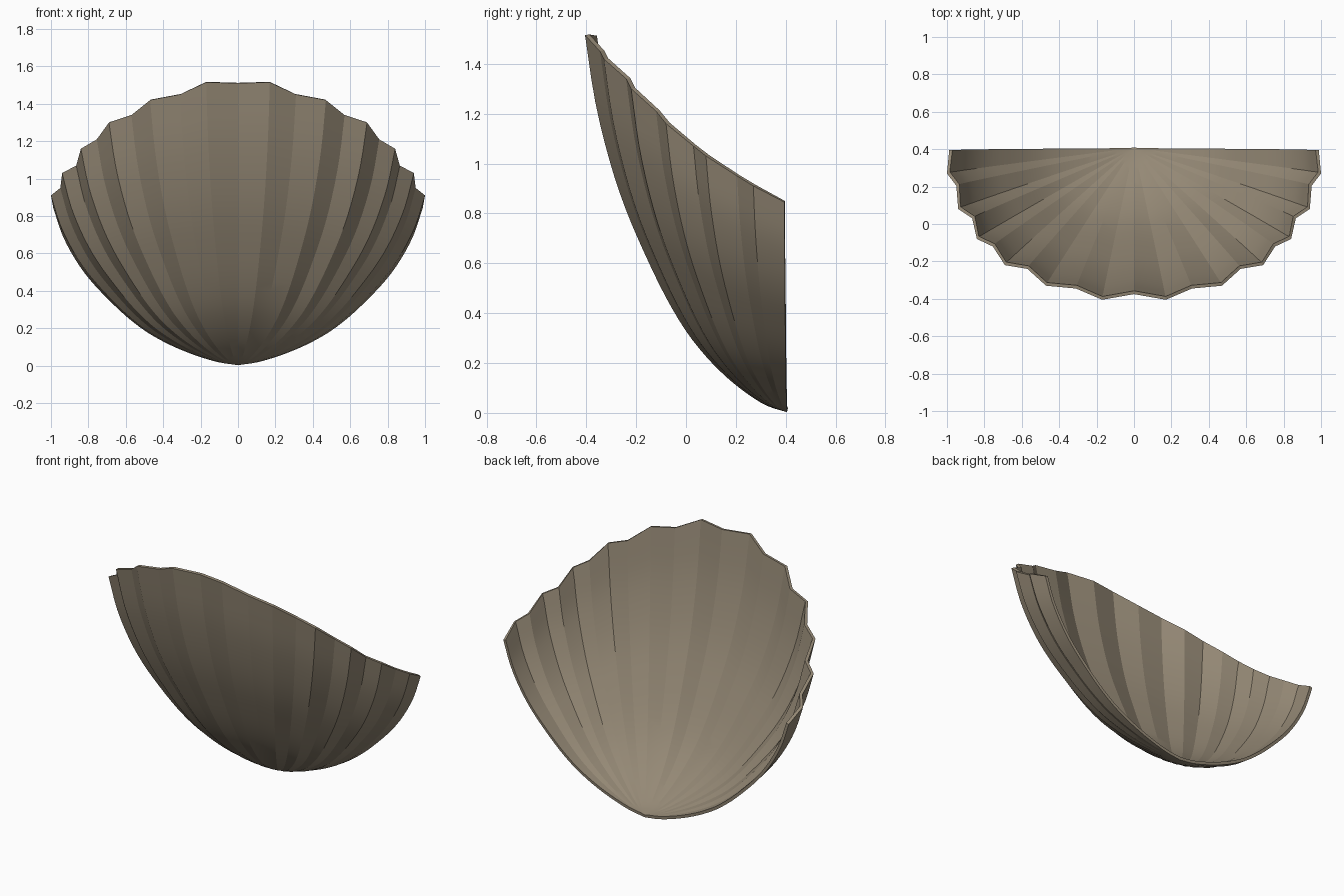
import bpy, bmesh, math
from mathutils import Vector

if "Cube" in bpy.data.objects:
    bpy.data.objects.remove(bpy.data.objects["Cube"])

# Half of the scalloped rim, from the middle groove to the back corner
HALF_RIM = [(0, -.375, 1.51), (.17, -.405, 1.515), (.31, -.345, 1.45), (.47, -.33, 1.42),
            (.57, -.24, 1.34), (.69, -.22, 1.30), (.755, -.12, 1.21), (.84, -.08, 1.16),
            (.865, .03, 1.07), (.94, .08, 1.03), (.95, .205, .95), (1.0, .27, .91),
            (.988, .395, .845)]
RIM = [(-x, y, z) for x, y, z in HALF_RIM[:0:-1]] + HALF_RIM

# Bowl profile shared by every rib: outward fraction, upward fraction
PROFILE = [(0, 0), (.1, .017), (.2, .05), (.3, .093), (.4, .147), (.5, .215), (.6, .305),
           (.7, .415), (.8, .54), (.88, .67), (.95, .825), (1, 1)]
APEX = Vector((0, .405, .003))


def smooth_profile(points, steps=3):
    """Catmull-Rom through the profile points."""
    p = [Vector(q) for q in points]
    p = [2 * p[0] - p[1]] + p + [2 * p[-1] - p[-2]]
    out = []
    for a, b, c, d in zip(p, p[1:], p[2:], p[3:]):
        for k in range(steps):
            t = k / steps
            out.append(.5 * (2 * b + (c - a) * t + (2 * a - 5 * b + 4 * c - d) * t * t
                             + (3 * b - a - 3 * c + d) * t ** 3))
    return out + [p[-2]]


# Shell surface: one column of points per rib edge, all meeting at the apex
rows = smooth_profile(PROFILE)[1:]
bm = bmesh.new()
apex = bm.verts.new(APEX)
columns = []
for rim in RIM:
    d = Vector(rim) - APEX
    columns.append([bm.verts.new(APEX + Vector((d.x * h, d.y * h, d.z * v))) for h, v in rows])
for a, b in zip(columns, columns[1:]):
    bm.faces.new((apex, b[0], a[0]))
    for j in range(len(rows) - 1):
        bm.faces.new((a[j], b[j], b[j + 1], a[j + 1]))
mesh = bpy.data.meshes.new("scallop_shell")
bm.to_mesh(mesh)
bm.free()
shell = bpy.data.objects.new("scallop_shell", mesh)
bpy.context.collection.objects.link(shell)

# Wall thickness, growing inwards
wall = shell.modifiers.new("wall", 'SOLIDIFY')
wall.thickness = .018
wall.offset = -1

# Smooth along the ribs, crisp between them
bpy.context.view_layer.objects.active = shell
shell.select_set(True)
bpy.ops.object.modifier_apply(modifier="wall")
bpy.ops.object.shade_smooth_by_angle(angle=math.radians(12))

mat = bpy.data.materials.new("shell_tan")
mat.diffuse_color = (.30, .25, .18, 1)
mat.use_nodes = True
mat.node_tree.nodes["Principled BSDF"].inputs["Base Color"].default_value = mat.diffuse_color
mesh.materials.append(mat)
